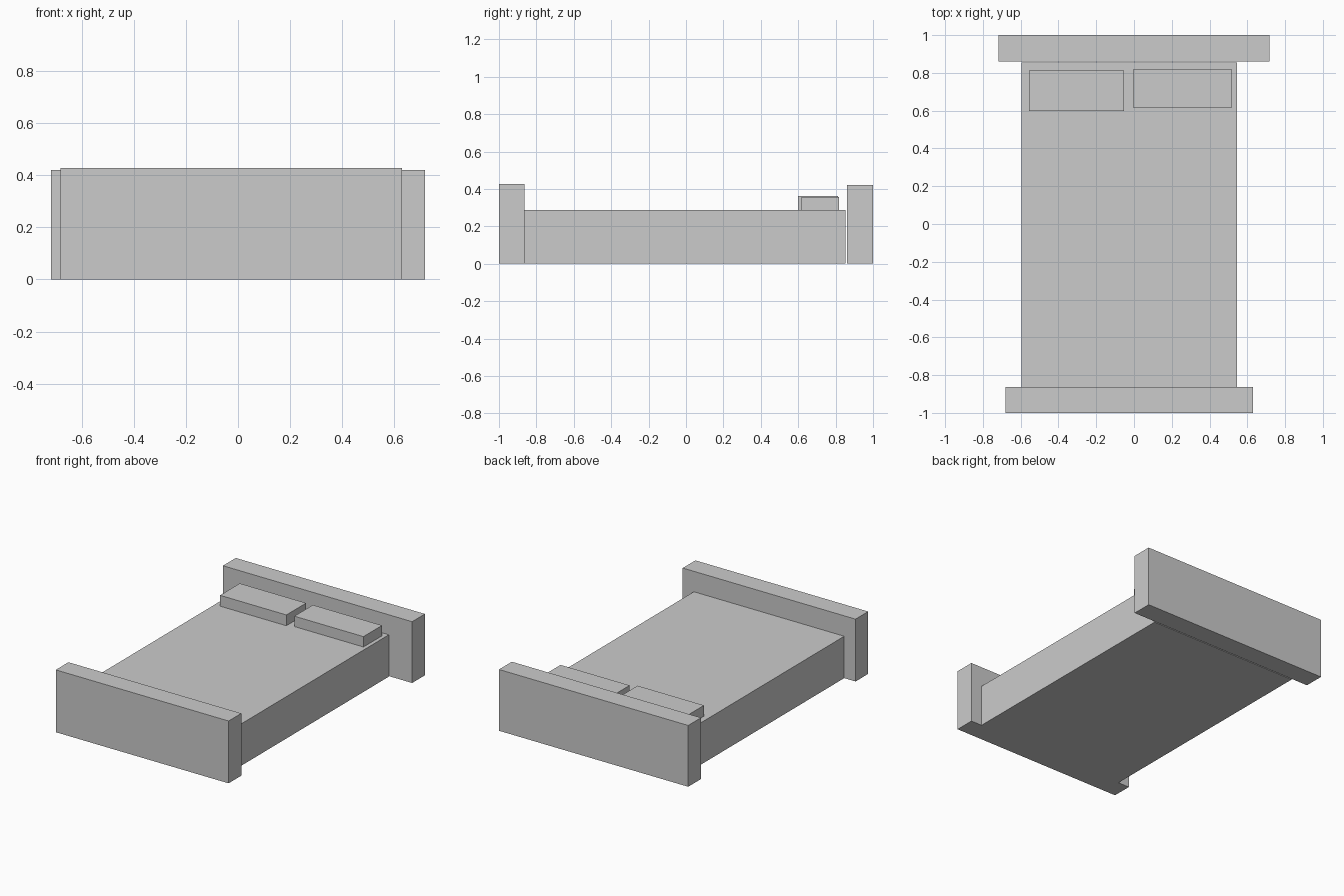
import bpy
import bmesh
from mathutils import Vector

if "Cube" in bpy.data.objects:
    bpy.data.objects.remove(bpy.data.objects["Cube"])


def box(name, x, y, z):
    """Axis-aligned box from (min, max) ranges."""
    lo, hi = Vector((x[0], y[0], z[0])), Vector((x[1], y[1], z[1]))
    bm = bmesh.new()
    bmesh.ops.create_cube(bm, size=1)
    bmesh.ops.scale(bm, vec=hi - lo, verts=bm.verts)
    mesh = bpy.data.meshes.new(name)
    bm.to_mesh(mesh)
    bm.free()
    obj = bpy.data.objects.new(name, mesh)
    obj.location = (lo + hi) / 2
    bpy.context.collection.objects.link(obj)
    return obj


MATTRESS_TOP = 0.287

# End boards
box("headboard", (-0.717, 0.717), (0.861, 1.0), (0, 0.42))
box("footboard", (-0.681, 0.629), (-1.0, -0.863), (0, 0.427))

# Mattress block, with a thin gap before the headboard
box("mattress", (-0.595, 0.545), (-0.863, 0.854), (0, MATTRESS_TOP))

# Pillows, slightly uneven
box("pillow_left", (-0.555, -0.052), (0.598, 0.812), (MATTRESS_TOP, 0.361))
box("pillow_right", (-0.005, 0.519), (0.617, 0.818), (MATTRESS_TOP, 0.358))
